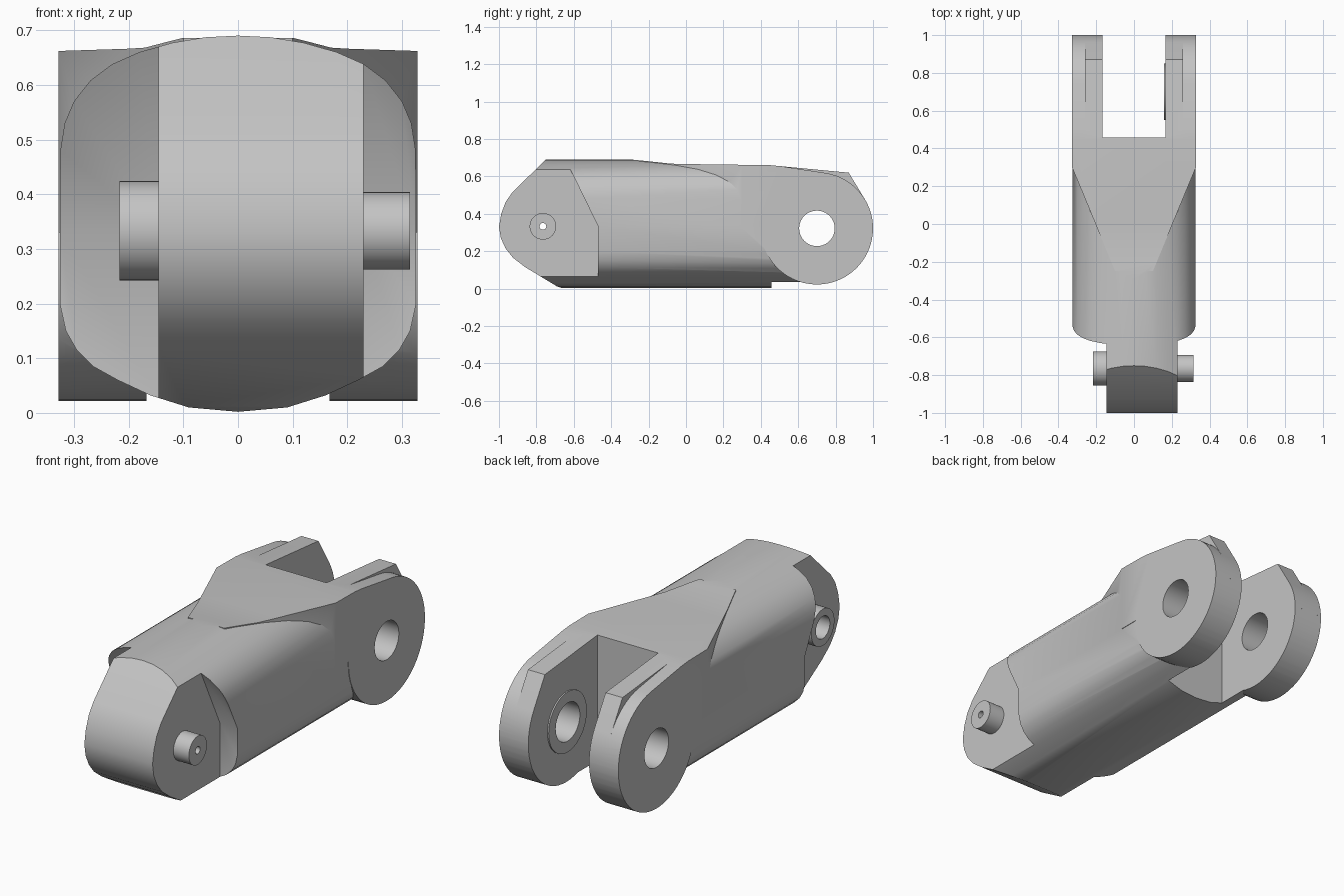
import bpy, bmesh, math
from mathutils import Vector

cube = bpy.data.objects.get("Cube")
if cube:
    bpy.data.objects.remove(cube, do_unlink=True)

metal = bpy.data.materials.new("plain grey metal")
metal.use_nodes = True
GREY = (0.55, 0.55, 0.55, 1)
metal.diffuse_color = GREY
metal.node_tree.nodes["Principled BSDF"].inputs["Base Color"].default_value = GREY


def prism(name, outline, axis, start, end):
    """Extrude a 2D outline along an axis; the outline uses the other two axes in order."""
    place = {"x": lambda p, d: (d, p[0], p[1]),
             "y": lambda p, d: (p[0], d, p[1]),
             "z": lambda p, d: (p[0], p[1], d)}[axis]
    bm = bmesh.new()
    face = bm.faces.new([bm.verts.new(place(p, start)) for p in outline])
    ext = bmesh.ops.extrude_face_region(bm, geom=[face])
    moved = [v for v in ext["geom"] if isinstance(v, bmesh.types.BMVert)]
    bmesh.ops.translate(bm, verts=moved, vec=Vector(place((0, 0), end - start)))
    bmesh.ops.recalc_face_normals(bm, faces=bm.faces)
    mesh = bpy.data.meshes.new(name)
    bm.to_mesh(mesh)
    bm.free()
    mesh.materials.append(metal)
    obj = bpy.data.objects.new(name, mesh)
    bpy.context.collection.objects.link(obj)
    return obj


def arc(cy, cz, r, a, b, n):
    """Points on an arc, angles in degrees."""
    steps = [math.radians(a + (b - a) * i / n) for i in range(n + 1)]
    return [(cy + r * math.cos(t), cz + r * math.sin(t)) for t in steps]


def disc(name, y, z, r, x0, x1, n=40):
    return prism(name, arc(y, z, r, 0, 360, n)[:-1], "x", x0, x1)


def combine(obj, tool, operation):
    """Apply a boolean and discard the tool."""
    mod = obj.modifiers.new("cut", "BOOLEAN")
    mod.operation, mod.solver, mod.object = operation, "EXACT", tool
    bpy.context.view_layer.objects.active = obj
    bpy.ops.object.modifier_apply(modifier=mod.name)
    bpy.data.objects.remove(tool, do_unlink=True)


def smooth(obj):
    bpy.ops.object.select_all(action="DESELECT")
    obj.select_set(True)
    bpy.context.view_layer.objects.active = obj
    bpy.ops.object.shade_smooth_by_angle(angle=math.radians(28))


HALF = 0.328            # half width
EYE = (0.7, 0.322)      # rear hole centre (y, z)
PIN = (-0.765, 0.333)   # front pin centre (y, z)

# Barrel with a rounded section
side = [(0.06, 0.687), (0.12, 0.677), (0.18, 0.66), (0.23, 0.638), (0.27, 0.608),
        (0.3, 0.57), (0.317, 0.53), (0.325, 0.48), (0.326, 0.2), (0.315, 0.15),
        (0.295, 0.115), (0.265, 0.085), (0.22, 0.06), (0.16, 0.032), (0.09, 0.01)]
section = [(0, 0.69)] + side + [(0, 0.002)] + [(-x, z) for x, z in reversed(side)]
body = prism("link_body", section, "y", -1.1, 0.7)

# Flared block behind the barrel
flare = [(0.1, -0.25), (HALF, 0.3), (HALF, 1.1)]
plan = flare + [(-x, y) for x, y in reversed(flare)]
combine(body, prism("flare", plan, "z", 0.33, 0.75), "UNION")

# Round rear eyes
combine(body, disc("eyes", *EYE, 0.3, -HALF, HALF, 56), "UNION")

# Trim everything to the side silhouette
profile = ([(-0.74, 0.70), (-0.93, 0.513), (-0.965, 0.462), (-0.988, 0.4), (-1, 0.33),
            (-0.99, 0.27), (-0.965, 0.215), (-0.925, 0.165), (-0.86, 0.115), (-0.69, 0.012),
            (-0.6, -0.02), (0.7, -0.02)]
           + arc(*EYE, 0.3, -80, 30, 22)
           + [(0.87, 0.62), (0.45, 0.66), (0.0, 0.666), (-0.08, 0.668),
              (-0.2, 0.681), (-0.3, 0.691), (-0.31, 0.70)])
combine(body, prism("silhouette", profile, "x", -0.5, 0.5), "INTERSECT")

# Outer shoulders of the eyes, cut down to the round
shoulder = ([(0.47, 0.8), (0.47, 0.66)] + arc(*EYE, 0.3, 80, 24, 12)
            + [(1.1, 0.45), (1.1, 0.8)])
for s in (-1, 1):
    combine(body, prism("shoulder", shoulder, "x", s * 0.26, s * 0.5), "DIFFERENCE")

# Rear slot between the eyes
slot = [(-0.167, 0.457), (0.167, 0.457), (0.167, 1.2), (-0.167, 1.2)]
combine(body, prism("slot", slot, "z", -0.5, 1), "DIFFERENCE")

# Cheeks cut away on both sides of the front tongue
cheek = [(-1.2, -0.2), (-0.47, -0.2), (-0.47, 0.333), (-0.659, 0.72), (-1.2, 0.72)]
for x0, x1 in ((-0.5, -0.145), (0.23, 0.5)):
    combine(body, prism("cheek", cheek, "x", x0, x1), "DIFFERENCE")

# Rear eye hole and the fine bore through the tongue
combine(body, disc("eye_hole", *EYE, 0.095, -0.6, 0.6), "DIFFERENCE")
combine(body, disc("bore", *PIN, 0.018, -0.6, 0.6, 16), "DIFFERENCE")

# Pins on the tongue and washer inside the left eye
pin_right = disc("right_bushing", *PIN, 0.091, -0.217, -0.145)
combine(pin_right, disc("bore", *PIN, 0.055, -0.3, -0.1), "DIFFERENCE")
pin_left = disc("left_pin", *PIN, 0.071, 0.23, 0.315)
combine(pin_left, disc("bore", *PIN, 0.018, 0.1, 0.5, 16), "DIFFERENCE")
washer = disc("eye_washer", *EYE, 0.15, 0.16, 0.168)
combine(washer, disc("bore", *EYE, 0.095, 0.1, 0.2), "DIFFERENCE")

for part in (body, pin_right, pin_left, washer):
    smooth(part)
